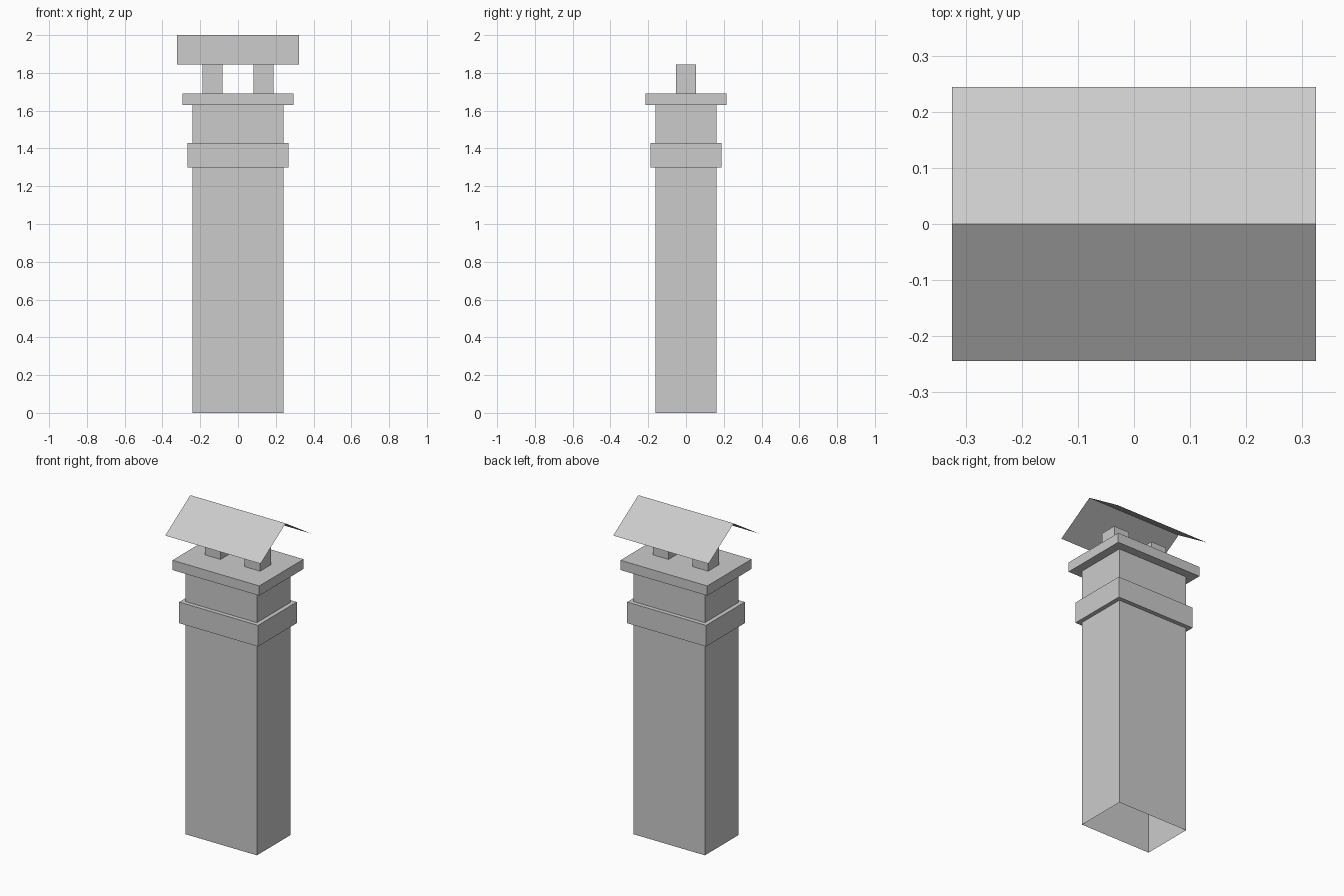
import bpy

if "Cube" in bpy.data.objects:
    bpy.data.objects.remove(bpy.data.objects["Cube"])


def make_mesh(name, verts, faces):
    mesh = bpy.data.meshes.new(name)
    mesh.from_pydata(verts, [], faces)
    mesh.update()
    obj = bpy.data.objects.new(name, mesh)
    bpy.context.collection.objects.link(obj)
    return obj


def stacked(name, rings, cx=0.0, top=False):
    """Join rectangular rings (half x, half y, z) from bottom to top."""
    verts, faces = [], []
    for hx, hy, z in rings:
        verts += [(cx + sx * hx, sy * hy, z)
                  for sx, sy in ((-1, -1), (1, -1), (1, 1), (-1, 1))]
    for r in range(len(rings) - 1):
        for i in range(4):
            a, b = r * 4 + i, r * 4 + (i + 1) % 4
            faces.append((a, b, b + 4, a + 4))
    if top:
        n = len(verts)
        faces.append((n - 4, n - 3, n - 2, n - 1))
    return make_mesh(name, verts, faces)


SX, SY = 0.242, 0.162  # shaft half sizes

# Hollow shaft, open at the bottom
stacked("shaft", [(SX, SY, 0), (SX, SY, 1.63)])

# Raised band around the shaft
stacked("band", [(SX, SY, 1.30), (SX + .026, SY + .026, 1.30),
                 (SX + .026, SY + .026, 1.43), (SX, SY, 1.43)])

# Overhanging crown slab
stacked("crown", [(SX, SY, 1.63), (SX + .053, SY + .053, 1.63),
                  (SX + .053, SY + .053, 1.69)], top=True)

# Two roof posts
for side, sign in (("left", -1), ("right", 1)):
    stacked(f"{side}_post", [(.053, .053, 1.69), (.053, .053, 1.845)],
            cx=sign * 0.135, top=True)

# Thin folded gable roof
profile = [(-0.244, 1.845), (0, 2.0), (0.244, 1.845)]
make_mesh("roof", [(x, y, z) for y, z in profile for x in (-0.324, 0.324)],
          [(0, 1, 3, 2), (2, 3, 5, 4)])
